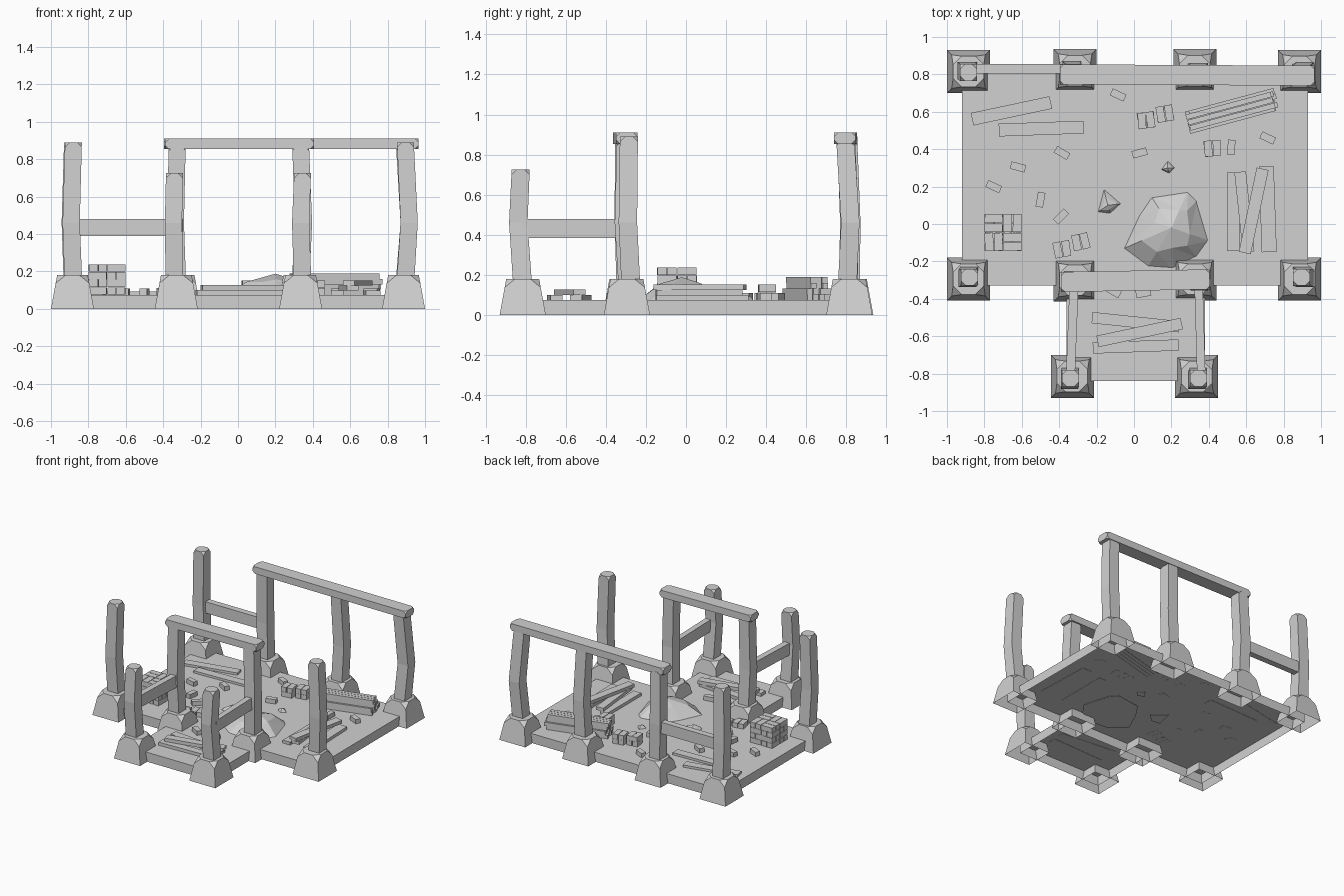
import bpy, bmesh, math, random
from mathutils import Matrix, Vector

random.seed(4)
if "Cube" in bpy.data.objects:
    bpy.data.objects.remove(bpy.data.objects["Cube"])

GREY = (0.64, 0.64, 0.64, 1)
grey = bpy.data.materials.new("plain_grey")
grey.use_nodes = True
grey.diffuse_color = GREY
grey.node_tree.nodes["Principled BSDF"].inputs["Base Color"].default_value = GREY

FLOOR = 0.075


def finish(name, bm):
    mesh = bpy.data.meshes.new(name)
    bm.to_mesh(mesh)
    bm.free()
    mesh.materials.append(grey)
    obj = bpy.data.objects.new(name, mesh)
    bpy.context.collection.objects.link(obj)


def add_box(bm, center, size, angle=0.0):
    mat = (Matrix.Translation(center) @ Matrix.Rotation(math.radians(angle), 4, "Z")
           @ Matrix.Diagonal((*size, 1)))
    return bmesh.ops.create_cube(bm, size=1, matrix=mat)["verts"]


def loft(bm, rings):
    """Stack square rings (x, y, z, half width) into a column open underneath."""
    loops = []
    for x, y, z, h in rings:
        loops.append([bm.verts.new((x + sx * h, y + sy * h, z))
                      for sx, sy in ((-1, -1), (1, -1), (1, 1), (-1, 1))])
    for a, b in zip(loops, loops[1:]):
        for i in range(4):
            j = (i + 1) % 4
            bm.faces.new((a[i], a[j], b[j], b[i]))
    bm.faces.new(loops[-1])
    return loops[-1]


def cut_corners(bm, verts, offset):
    bmesh.ops.bevel(bm, geom=verts, offset=offset, offset_type="OFFSET",
                    segments=1, profile=0.5, affect="VERTICES")


# Stone footings, hollow underneath, with chipped corners
footings = [(-0.885, 0.815), (-0.315, 0.82), (0.325, 0.82), (0.885, 0.815),
            (-0.885, -0.295), (-0.315, -0.3), (0.325, -0.295), (0.885, -0.295),
            (-0.33, -0.815), (0.335, -0.815)]
for i, (x, y) in enumerate(footings):
    bm = bmesh.new()
    cut_corners(bm, loft(bm, [(x, y, 0, 0.115), (x, y, 0.18, 0.082)]), 0.045)
    finish(f"footing_{i + 1}", bm)


# Floor shells, open underneath
def floor_shell(name, x0, x1, y0, y1):
    bm = bmesh.new()
    add_box(bm, ((x0 + x1) / 2, (y0 + y1) / 2, FLOOR / 2), (x1 - x0, y1 - y0, FLOOR))
    under = [f for f in bm.faces if f.normal.z < -0.9]
    bmesh.ops.delete(bm, geom=under, context="FACES_ONLY")
    finish(name, bm)


floor_shell("main_floor", -0.92, 0.93, -0.33, 0.84)
floor_shell("porch_floor", -0.36, 0.38, -0.84, -0.33)

# Crooked posts: x, y, height, sideways bend at mid height
posts = [("back_right_post", -0.885, 0.81, 0.89, -0.012, 0.01),
         ("back_inner_right_post", -0.325, 0.81, 0.87, -0.01, 0.015),
         ("back_inner_left_post", 0.335, 0.8, 0.87, 0.015, 0.015),
         ("back_left_post", 0.89, 0.795, 0.87, 0.025, 0.025),
         ("front_right_post", -0.88, -0.285, 0.89, -0.012, -0.005),
         ("front_inner_right_post", -0.325, -0.31, 0.87, -0.01, 0.0),
         ("front_inner_left_post", 0.335, -0.3, 0.87, 0.015, -0.01),
         ("front_left_post", 0.895, -0.285, 0.89, 0.02, -0.005),
         ("porch_right_post", -0.34, -0.825, 0.725, -0.005, -0.012),
         ("porch_left_post", 0.345, -0.825, 0.725, -0.01, -0.012)]
for name, x, y, h, dx, dy in posts:
    bm = bmesh.new()
    top = loft(bm, [(x, y + 0.01, 0.14, 0.047), (x + dx, y + dy, 0.46, 0.046), (x, y, h, 0.045)])
    cut_corners(bm, top, 0.026)
    finish(name, bm)


# Timber beams and rails, from end to end
def timber(name, start, end, width, height, chip=0.0):
    a, b = Vector(start), Vector(end)
    d = b - a
    bm = bmesh.new()
    verts = add_box(bm, (a + b) / 2, (d.length, width, height),
                    math.degrees(math.atan2(d.y, d.x)))
    if chip:
        cut_corners(bm, verts, chip)
    finish(name, bm)


timber("back_beam", (-0.395, 0.8, 0.882), (0.965, 0.793, 0.882), 0.107, 0.056, 0.02)
timber("front_beam", (-0.39, -0.31, 0.882), (0.405, -0.296, 0.882), 0.107, 0.056, 0.02)
timber("back_rail", (-0.885, 0.83, 0.435), (-0.33, 0.83, 0.435), 0.05, 0.09)
timber("porch_right_rail", (-0.34, -0.82, 0.432), (-0.32, -0.31, 0.432), 0.048, 0.095)
timber("porch_left_rail", (0.36, -0.82, 0.432), (0.345, -0.31, 0.432), 0.045, 0.095)


# Loose planks: x, y, length, width, angle, layer
def planks(name, items, thick):
    bm = bmesh.new()
    for x, y, length, width, angle, layer in items:
        add_box(bm, (x, y, FLOOR + (layer + 0.5) * thick - 0.002), (length, width, thick), angle)
    finish(name, bm)


planks("back_planks", [(-0.655, 0.605, 0.43, 0.068, 12, 0),
                       (-0.495, 0.51, 0.455, 0.068, 2, 0)], 0.02)
planks("side_planks", [(0.53, 0.065, 0.42, 0.066, 90, 0), (0.715, 0.08, 0.46, 0.08, 92, 0),
                       (0.59, 0.065, 0.43, 0.062, 96, 1), (0.64, 0.07, 0.46, 0.065, 78, 2)], 0.026)
planks("porch_planks", [(0.01, -0.525, 0.47, 0.06, -6, 0), (0.01, -0.655, 0.46, 0.06, 2, 0),
                        (0.03, -0.58, 0.46, 0.062, 12, 1)], 0.027)

# Neat pile of narrow planks
pile = []
turn = math.radians(15)
for layer in range(4):
    count = 4 if layer < 2 else 3
    for k in range(count):
        across = (k - (count - 1) / 2) * 0.031
        along = random.uniform(-0.015, 0.015)
        pile.append((0.525 + along * math.cos(turn) - across * math.sin(turn),
                     0.605 + along * math.sin(turn) + across * math.cos(turn),
                     0.47, 0.028, 15, layer))
planks("plank_pile", pile, 0.029)

# Woven brick stack
bm = bmesh.new()
for layer in range(4):
    for qx in (0, 1):
        for qy in (0, 1):
            upright = (qx + qy + layer) % 2
            for s in (-0.025, 0.025):
                x = -0.75 + qx * 0.1 + (s if upright else 0)
                y = -0.095 + qy * 0.1 + (0 if upright else s)
                add_box(bm, (x, y, FLOOR + 0.02 + layer * 0.041), (0.096, 0.046, 0.039),
                        90 * upright + random.uniform(-2, 2))
finish("brick_stack", bm)

# Scattered bricks
loose = [(-0.085, 0.69, -25), (0.03, 0.38, 15), (-0.385, 0.38, -30), (-0.62, 0.305, -15),
         (-0.75, 0.2, -25), (-0.5, 0.13, 80), (-0.39, 0.04, 45), (0.715, 0.46, -25),
         (0.52, 0.41, 85), (0.05, -0.37, 10), (-0.11, -0.36, -30)]
bm = bmesh.new()
for x, y, angle in loose:
    add_box(bm, (x, y, FLOOR + 0.016), (0.08, 0.04, 0.036), angle)
finish("loose_bricks", bm)

# Small brick piles: x, y, angle, layers
bm = bmesh.new()
for x, y, angle, layers in [(0.065, 0.555, 8, 2), (0.165, 0.59, 10, 2), (0.42, 0.405, 5, 2),
                            (-0.385, -0.135, 10, 1), (-0.285, -0.095, 12, 1)]:
    t = math.radians(angle)
    for layer in range(layers):
        for s in (-0.023, 0.023):
            add_box(bm, (x + s * math.cos(t), y + s * math.sin(t), FLOOR + 0.018 + layer * 0.039),
                    (0.085, 0.042, 0.038), angle + 90 + random.uniform(-4, 4))
finish("brick_piles", bm)


# Faceted rubble: an outline rising through a shoulder ring to a peak
def rubble(name, outline, peak, shoulder):
    bm = bmesh.new()
    p = Vector(peak)
    low = [bm.verts.new((x, y, FLOOR - 0.01)) for x, y in outline]
    mid = []
    for i, (x, y) in enumerate(outline):
        v = Vector((x, y, 0)).lerp(p, 0.4 + 0.12 * (i % 2))
        v.z = FLOOR + (p.z - FLOOR) * (shoulder + 0.12 * (i % 2))
        mid.append(bm.verts.new(v))
    tip = bm.verts.new(p)
    n = len(outline)
    for i in range(n):
        j = (i + 1) % n
        bm.faces.new((low[i], low[j], mid[j]))
        bm.faces.new((low[i], mid[j], mid[i]))
        bm.faces.new((mid[i], mid[j], tip))
    bm.faces.new(low[::-1])
    bmesh.ops.recalc_face_normals(bm, faces=bm.faces[:])
    finish(name, bm)


rubble("rock_mound", [(-0.065, -0.135), (0.015, 0.04), (0.09, 0.15), (0.29, 0.18), (0.34, 0.13),
                      (0.405, -0.09), (0.34, -0.18), (0.21, -0.245), (0.07, -0.235)],
       (0.2, -0.02, 0.188), 0.6)
rubble("rock_shard", [(-0.2, 0.06), (-0.165, 0.2), (-0.06, 0.11), (-0.125, 0.05)],
       (-0.14, 0.1, 0.11), 0.5)
rubble("small_rock_shard", [(0.14, 0.29), (0.18, 0.345), (0.225, 0.3), (0.19, 0.265)],
       (0.18, 0.3, 0.1), 0.5)
